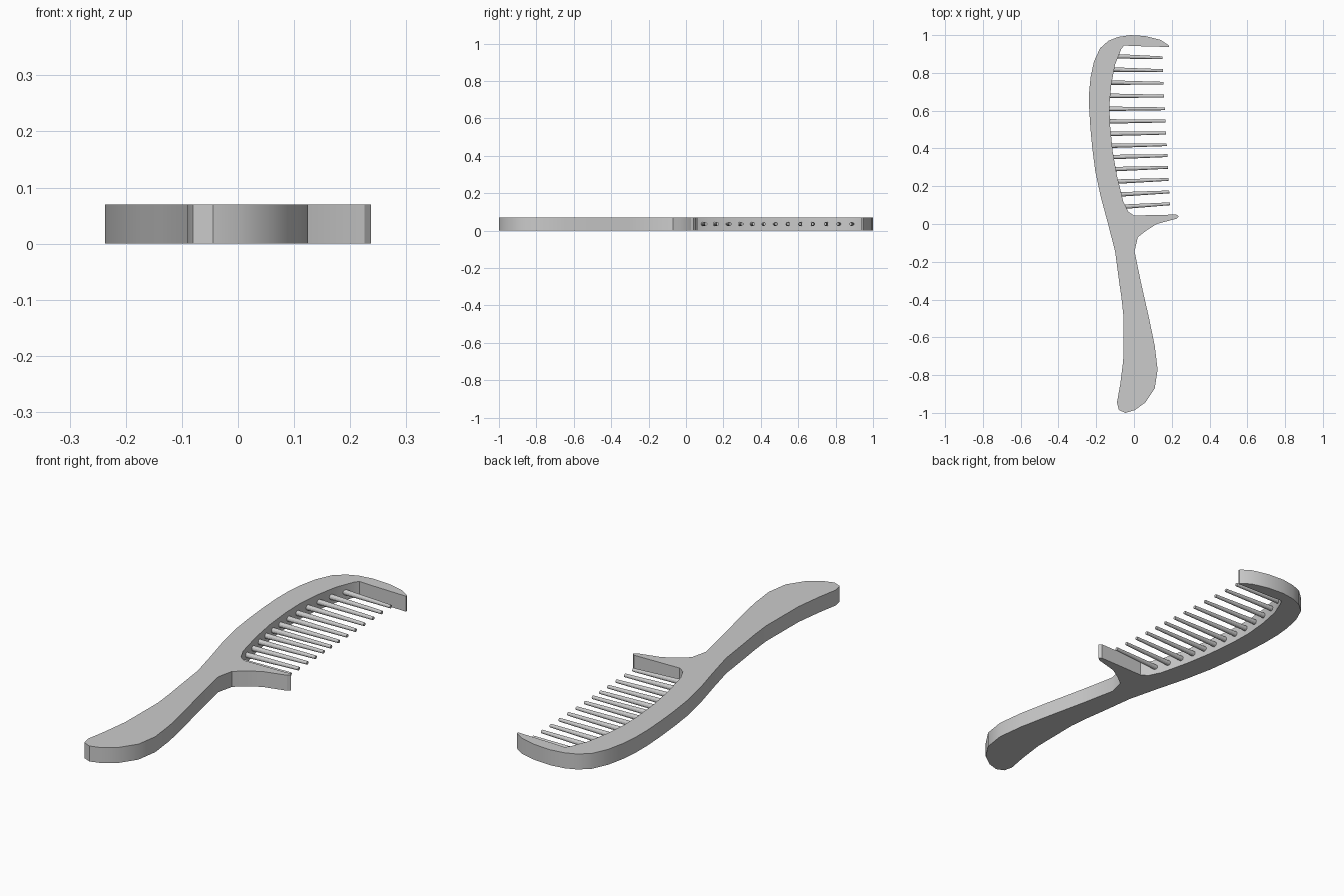
import bpy, bmesh
from mathutils import Vector

if "Cube" in bpy.data.objects:
    bpy.data.objects.remove(bpy.data.objects["Cube"])

THICK = 0.07

# Outer outline: upper tip, along the spine, round the handle, to the lower guard
outer = [(0.185, 0.945), (0.14, 0.975), (0.06, 0.995), (-0.02, 1.0), (-0.085, 0.99),
         (-0.135, 0.97), (-0.18, 0.93), (-0.212, 0.86), (-0.23, 0.775), (-0.237, 0.70),
         (-0.237, 0.61), (-0.23, 0.50), (-0.22, 0.395), (-0.205, 0.28), (-0.175, 0.14),
         (-0.137, 0.0), (-0.1, -0.145), (-0.08, -0.295), (-0.065, -0.40), (-0.055, -0.495),
         (-0.057, -0.725), (-0.073, -0.85), (-0.09, -0.945), (-0.08, -0.985), (-0.045, -1.0),
         (0.005, -0.985), (0.06, -0.945), (0.11, -0.87), (0.125, -0.77), (0.11, -0.645),
         (0.08, -0.50), (0.037, -0.31), (0.003, -0.145), (0.02, -0.07), (0.065, -0.035),
         (0.12, 0.0), (0.225, 0.028), (0.237, 0.04), (0.225, 0.05)]
# Inner edge where the teeth are rooted
inner = [(0.0, 0.045), (-0.03, 0.065), (-0.057, 0.12), (-0.09, 0.255), (-0.113, 0.385),
         (-0.127, 0.525), (-0.13, 0.63), (-0.12, 0.74), (-0.1, 0.845), (-0.068, 0.925),
         (-0.053, 0.945), (0.0, 0.942), (0.185, 0.937)]


def finish(bm, name):
    bmesh.ops.recalc_face_normals(bm, faces=bm.faces)
    mesh = bpy.data.meshes.new(name)
    bm.to_mesh(mesh)
    bm.free()
    ob = bpy.data.objects.new(name, mesh)
    bpy.context.collection.objects.link(ob)
    bpy.ops.object.select_all(action='DESELECT')
    ob.select_set(True)
    bpy.context.view_layer.objects.active = ob
    bpy.ops.object.shade_smooth_by_angle(angle=0.52)
    return ob


# Flat frame and handle, extruded from the outline
bm = bmesh.new()
face = bm.faces.new([bm.verts.new((x, y, 0)) for x, y in outer + inner])
ext = bmesh.ops.extrude_face_region(bm, geom=[face])
top = [v for v in ext['geom'] if isinstance(v, bmesh.types.BMVert)]
bmesh.ops.translate(bm, verts=top, vec=(0, 0, THICK))
finish(bm, "comb_frame")


def inner_x(y):
    for (x0, y0), (x1, y1) in zip(inner[:10], inner[1:11]):
        if y0 <= y <= y1:
            return x0 + (x1 - x0) * (y - y0) / (y1 - y0)
    return 0.0


# Tapered round teeth, slightly fanned
tip_ys = [0.107, 0.17, 0.236, 0.30, 0.362, 0.42, 0.481, 0.545, 0.61, 0.677, 0.745, 0.812, 0.88]
for i, ty in enumerate(tip_ys):
    t = i / (len(tip_ys) - 1)
    by = ty - 0.016 + 0.024 * t
    base = Vector((inner_x(by) - 0.02, by, THICK / 2))
    tip = Vector((0.19 - 0.04 * t, ty, THICK / 2))
    axis = tip - base
    bm = bmesh.new()
    bmesh.ops.create_cone(bm, cap_ends=True, segments=12, radius1=0.012,
                          radius2=0.0075, depth=axis.length)
    ob = finish(bm, f"tooth_{i + 1}")
    ob.location = (base + tip) / 2
    ob.rotation_euler = axis.to_track_quat('Z', 'Y').to_euler()
